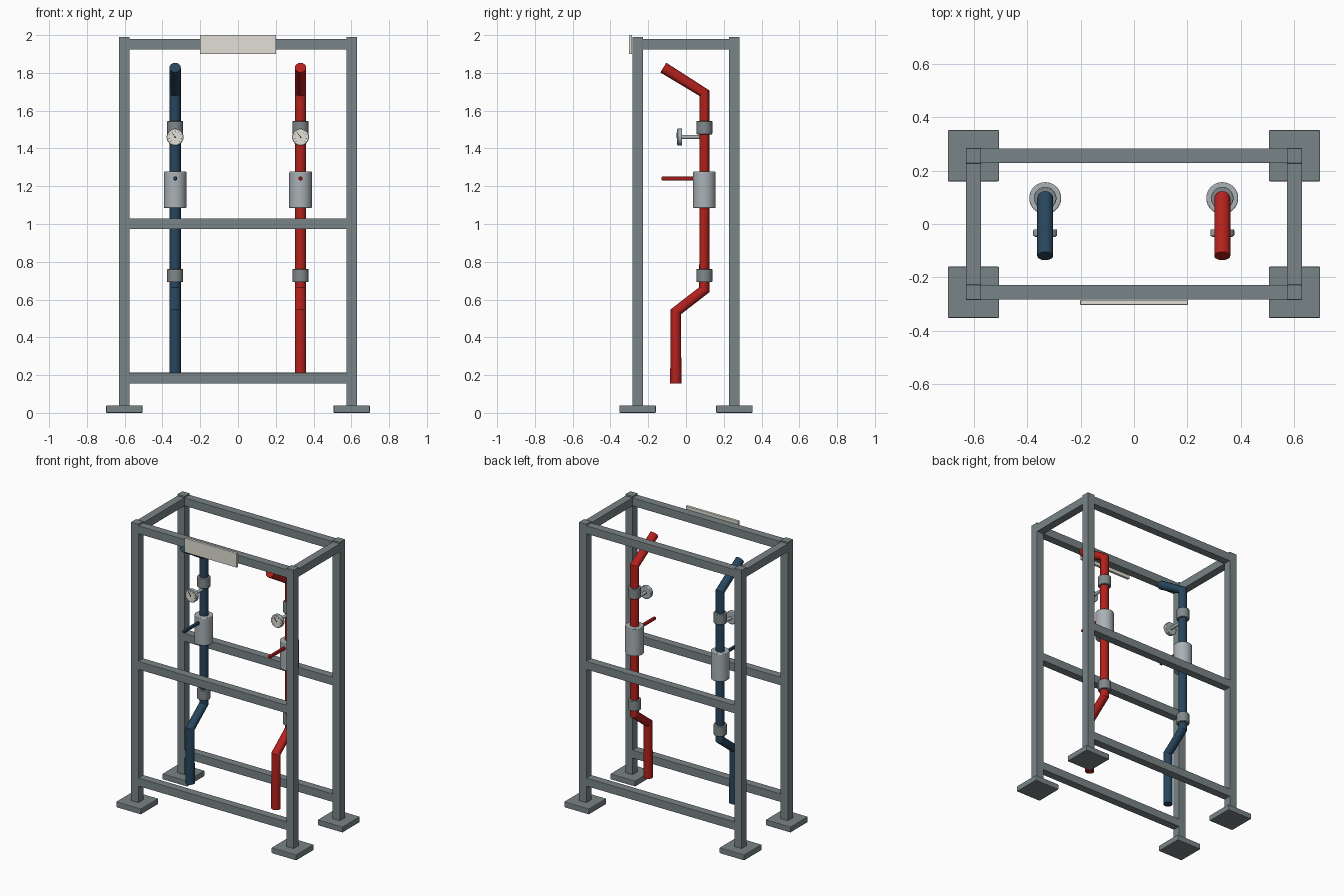
import bpy
from math import pi, radians, sin, cos

if "Cube" in bpy.data.objects:
    bpy.data.objects.remove(bpy.data.objects["Cube"])


def material(name, rgb):
    m = bpy.data.materials.new(name)
    m.diffuse_color = (*rgb, 1)
    m.use_nodes = True
    m.node_tree.nodes["Principled BSDF"].inputs["Base Color"].default_value = m.diffuse_color
    return m


STEEL = material("frame_steel", (0.19, 0.23, 0.24))
METAL = material("valve_metal", (0.40, 0.44, 0.46))
COLLAR = material("collar_metal", (0.22, 0.25, 0.26))
CREAM = material("cream", (0.75, 0.74, 0.66))
BLACK = material("black", (0.02, 0.02, 0.02))
BLUE = material("blue", (0.02, 0.06, 0.11))
RED = material("red", (0.45, 0.015, 0.012))


def bevel(o, width):
    b = o.modifiers.new("bevel", "BEVEL")
    b.width = width
    b.segments = 2
    b.limit_method = 'ANGLE'


def box(name, loc, size, mat, edge=0.002, rot=(0, 0, 0)):
    bpy.ops.mesh.primitive_cube_add(size=1, location=loc, rotation=rot)
    o = bpy.context.object
    o.name = name
    o.scale = size
    bpy.ops.object.transform_apply(location=False, rotation=False, scale=True)
    o.data.materials.append(mat)
    if edge:
        bevel(o, edge)
    return o


def cylinder(name, loc, r, depth, mat, along_y=False, edge=0.0, r_end=None):
    bpy.ops.mesh.primitive_cone_add(
        vertices=32, radius1=r, radius2=r if r_end is None else r_end, depth=depth,
        location=loc, rotation=(-pi / 2 if along_y else 0, 0, 0))
    o = bpy.context.object
    o.name = name
    o.data.materials.append(mat)
    bpy.ops.object.shade_smooth_by_angle(angle=radians(35))
    if edge:
        bevel(o, edge)
    return o


def pipe(name, points, r, mat):
    c = bpy.data.curves.new(name, 'CURVE')
    c.dimensions = '3D'
    c.bevel_depth = r
    c.bevel_resolution = 6
    c.use_fill_caps = True
    s = c.splines.new('POLY')
    s.points.add(len(points) - 1)
    for p, co in zip(s.points, points):
        p.co = (*co, 1)
    s.use_smooth = True
    c.materials.append(mat)
    o = bpy.data.objects.new(name, c)
    bpy.context.collection.objects.link(o)
    bpy.ops.object.select_all(action='DESELECT')
    o.select_set(True)
    bpy.context.view_layer.objects.active = o
    bpy.ops.object.convert(target='MESH')
    bpy.ops.object.shade_smooth_by_angle(angle=radians(25))


PX, PY, T = 0.602, 0.256, 0.057

# Posts and foot plates
for sx, side in ((-1, "left"), (1, "right")):
    for sy, end in ((-1, "front"), (1, "back")):
        box(f"{end}_{side}_post", (sx * PX, sy * PY, 1.01), (T, T, 1.96), STEEL)
        box(f"{end}_{side}_foot_plate", (sx * PX, sy * PY, 0.02), (0.192, 0.192, 0.04), STEEL, 0.004)
    # Top side rails
    box(f"{side}_top_rail", (sx * PX, 0, 1.951), (T - 0.001, 2 * PY, T), STEEL)

# Long rails, front and back
for sy, end in ((-1, "front"), (1, "back")):
    for z, level in ((0.184, "bottom"), (1.001, "middle"), (1.951, "top")):
        box(f"{end}_{level}_rail", (0, sy * PY, z), (2 * PX, T - 0.001, T), STEEL)

# Blank sign plate
box("sign_plate", (0, -0.294, 1.95), (0.404, 0.018, 0.1), CREAM)

# Two pipe runs with their fittings
Y = 0.097
for x, side, paint in ((-0.333, "left", BLUE), (0.331, "right", RED)):
    pipe(f"{side}_pipe", [(x, -0.054, 0.155), (x, -0.054, 0.535), (x, Y, 0.652),
                          (x, Y, 1.693), (x, -0.12, 1.828)], 0.03, paint)
    cylinder(f"{side}_lower_collar", (x, Y, 0.727), 0.042, 0.07, COLLAR, edge=0.003)
    cylinder(f"{side}_upper_collar", (x, Y, 1.51), 0.042, 0.07, COLLAR, edge=0.003)
    cylinder(f"{side}_valve_body", (x, Y, 1.181), 0.06, 0.192, METAL, edge=0.004)
    box(f"{side}_valve_handle", (x, -0.04, 1.241), (0.019, 0.18, 0.019), paint, 0.004)

    # Pressure gauge
    gz = 1.46
    cylinder(f"{side}_gauge_stem", (x, 0.035, gz), 0.011, 0.13, METAL, True)
    cylinder(f"{side}_gauge_case", (x, -0.033, gz), 0.045, 0.026, METAL, True, 0.004)
    cylinder(f"{side}_gauge_dial", (x, -0.0465, gz), 0.039, 0.003, CREAM, True)
    for i in range(9):
        a = radians(-45 + i * 33.75)
        box(f"{side}_gauge_tick_{i + 1}", (x + 0.032 * cos(a), -0.048, gz + 0.032 * sin(a)),
            (0.008, 0.001, 0.002), BLACK, 0, (0, -a, 0))
    a = radians(125)
    box(f"{side}_gauge_needle", (x + 0.011 * cos(a), -0.0485, gz + 0.011 * sin(a)),
        (0.034, 0.0015, 0.003), BLACK, 0, (0, -a, 0))
    cylinder(f"{side}_gauge_hub", (x, -0.0485, gz), 0.004, 0.002, BLACK, True)
